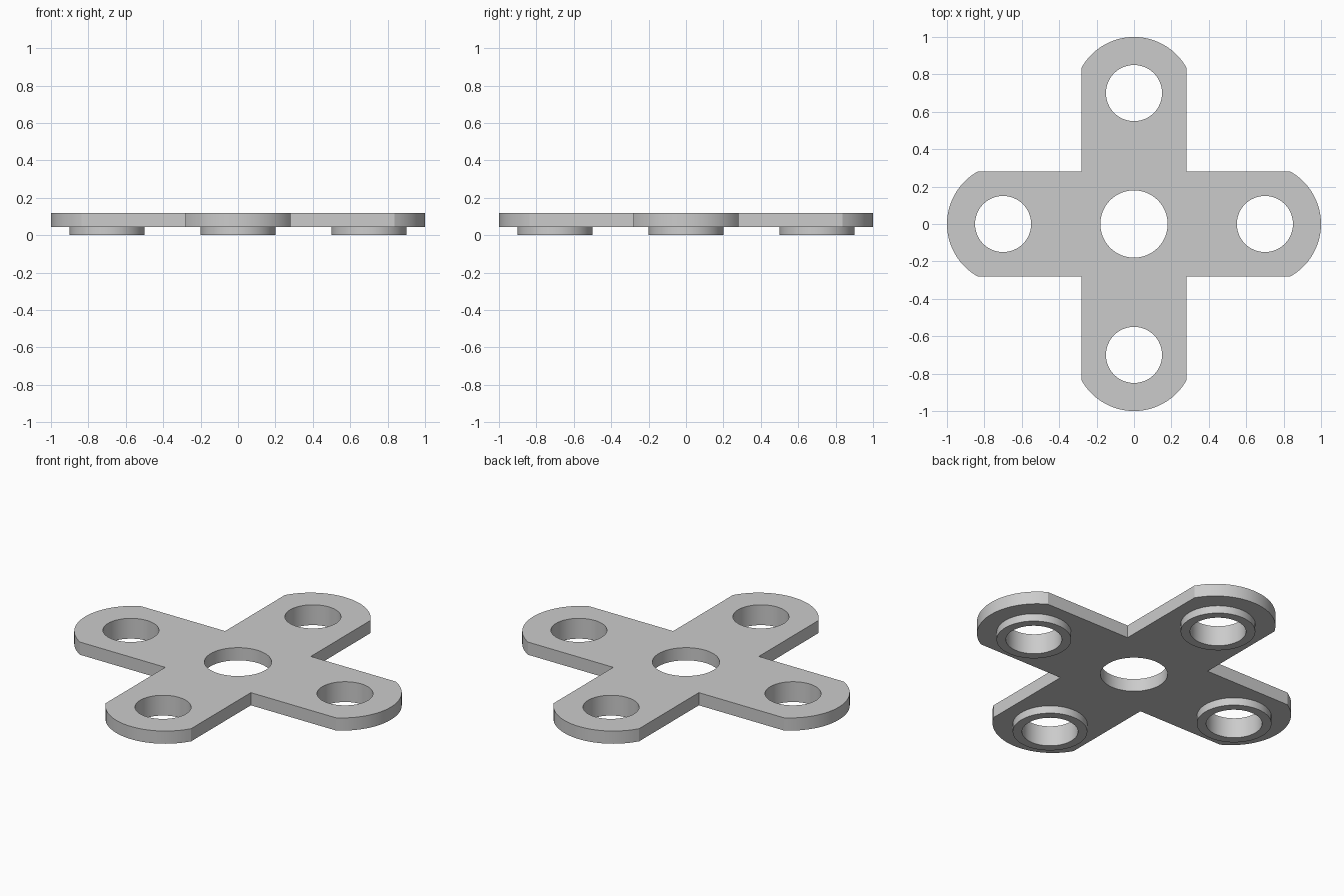
import bpy, bmesh
from math import sin, cos, pi, asin

if "Cube" in bpy.data.objects:
    bpy.data.objects.remove(bpy.data.objects["Cube"])

ARM, TIP_R, TIP_C = 0.28, 0.322, 0.678   # arm half width, end arc radius and centre
HOLE_AT = 0.7
Z0, Z1 = 0.045, 0.12                     # plate underside and top
SPOTS = [(HOLE_AT * round(cos(k * pi / 2)), HOLE_AT * round(sin(k * pi / 2))) for k in range(4)]


def circle(cx, cy, r, n=64):
    return [(cx + r * cos(2 * pi * i / n), cy + r * sin(2 * pi * i / n)) for i in range(n)]


def extrude(name, loops, z0, z1):
    """Fill closed outlines (inner ones become holes) and extrude from z0 to z1."""
    cu = bpy.data.curves.new(name, 'CURVE')
    cu.dimensions, cu.fill_mode, cu.extrude = '2D', 'BOTH', (z1 - z0) / 2
    for pts in loops:
        sp = cu.splines.new('POLY')
        sp.points.add(len(pts) - 1)
        for p, (x, y) in zip(sp.points, pts):
            p.co = (x, y, 0, 1)
        sp.use_cyclic_u = True
    tmp = bpy.data.objects.new(name + "_profile", cu)
    bpy.context.collection.objects.link(tmp)
    dg = bpy.context.evaluated_depsgraph_get()
    me = bpy.data.meshes.new_from_object(tmp.evaluated_get(dg))
    bpy.data.objects.remove(tmp)
    bm = bmesh.new()
    bm.from_mesh(me)
    bmesh.ops.remove_doubles(bm, verts=bm.verts, dist=1e-5)
    bmesh.ops.translate(bm, verts=bm.verts, vec=(0, 0, (z0 + z1) / 2))
    bmesh.ops.recalc_face_normals(bm, faces=bm.faces)
    bm.to_mesh(me)
    bm.free()
    ob = bpy.data.objects.new(name, me)
    bpy.context.collection.objects.link(ob)
    bpy.ops.object.select_all(action='DESELECT')
    ob.select_set(True)
    bpy.context.view_layer.objects.active = ob
    bpy.ops.object.shade_smooth_by_angle(angle=0.5)
    return ob


# Cross outline: one inner corner and one rounded tip, repeated four times
a = asin(ARM / TIP_R)
arm = [(ARM, -ARM)] + [(TIP_C + TIP_R * cos(t), TIP_R * sin(t))
                       for t in (-a + 2 * a * i / 24 for i in range(25))]
outline = []
for k in range(4):
    c, s = round(cos(k * pi / 2)), round(sin(k * pi / 2))
    outline += [(x * c - y * s, x * s + y * c) for x, y in arm]

# Plate with a centre hole and four arm holes
extrude("cross_plate", [outline, circle(0, 0, 0.18)] + [circle(x, y, 0.15) for x, y in SPOTS], Z0, Z1)

# Raised rings under the arm holes
for i, (x, y) in enumerate(SPOTS):
    extrude(f"spacer_ring_{i + 1}", [circle(x, y, 0.2), circle(x, y, 0.15)], 0, Z0)
